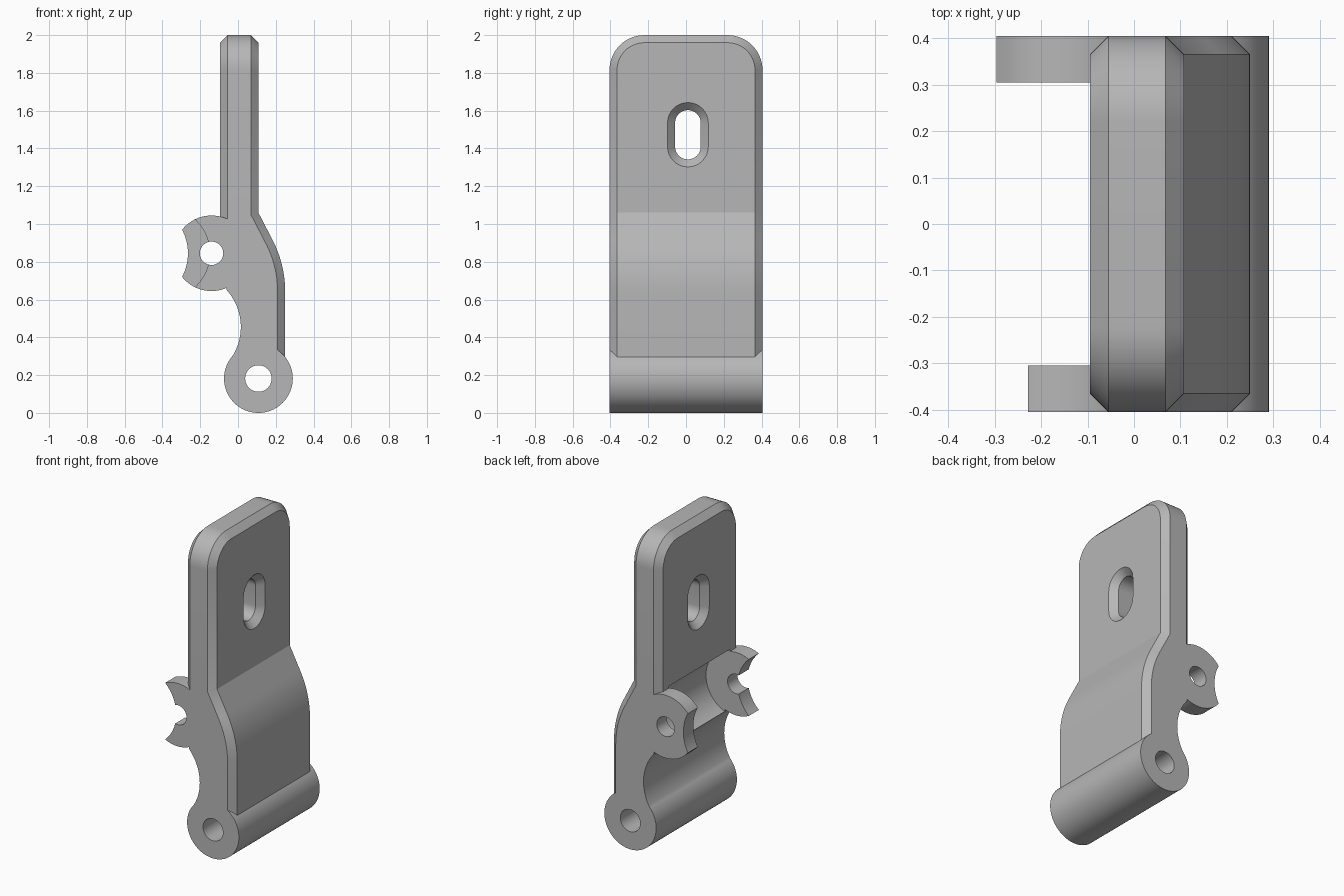
import bpy, bmesh
from math import sin, cos, radians, pi

cube = bpy.data.objects.get("Cube")
if cube:
    bpy.data.objects.remove(cube)

HALF = 0.405              # half width along y
CH = 0.04                 # chamfer size
BACK, FRONT = -0.095, 0.108   # plate faces along x
EAR = (-0.14, 0.845)      # ear axis (x, z)
PIN = (0.108, 0.182)      # barrel axis (x, z)

steel = bpy.data.materials.new("light_grey_steel")
steel.use_nodes = True
grey = (0.47, 0.47, 0.47, 1)
steel.diffuse_color = grey
steel.node_tree.nodes["Principled BSDF"].inputs["Base Color"].default_value = grey


def arc(cx, cy, r, a0, a1, n):
    """Points on an arc, angles in degrees."""
    angles = [radians(a0 + (a1 - a0) * i / n) for i in range(n + 1)]
    return [(cx + r * cos(a), cy + r * sin(a)) for a in angles]


def loft(name, rings):
    """Closed solid through rings with equal point counts."""
    bm = bmesh.new()
    loops = [[bm.verts.new(p) for p in ring] for ring in rings]
    n = len(loops[0])
    for a, b in zip(loops, loops[1:]):
        for i in range(n):
            j = (i + 1) % n
            bm.faces.new((a[i], a[j], b[j], b[i]))
    bm.faces.new(loops[0])
    bm.faces.new(loops[-1])
    bmesh.ops.recalc_face_normals(bm, faces=bm.faces)
    mesh = bpy.data.meshes.new(name)
    bm.to_mesh(mesh)
    bm.free()
    mesh.materials.append(steel)
    obj = bpy.data.objects.new(name, mesh)
    bpy.context.collection.objects.link(obj)
    return obj


def along_y(outline, y):
    return [(x, y, z) for x, z in outline]


def along_x(outline, x):
    return [(x, y, z) for y, z in outline]


def cylinder(name, centre, r, y0, y1, n=72):
    ring = arc(*centre, r, 0, 360 - 360 / n, n - 1)
    return loft(name, [along_y(ring, y0), along_y(ring, y1)])


# Upper plate: rounded top corners, chamfered all round
def plate_outline(inset):
    w, top, r = HALF - inset, 2 - inset, 0.185 - inset
    right = arc(w - r, top - r, r, 0, 90, 14)
    left = arc(r - w, top - r, r, 90, 180, 14)
    return [(w, 0.95)] + right + left + [(-w, 0.95)]


bracket = loft("hinge_bracket", [
    along_x(plate_outline(CH), BACK), along_x(plate_outline(0), BACK + CH),
    along_x(plate_outline(0), FRONT - CH), along_x(plate_outline(CH), FRONT)])


# Curved lower web: chamfered outer edge, scalloped inner edge
def web_outline(inset):
    outer = [(FRONT - inset, 1.06 - inset * 0.25)]
    outer += arc(-0.35, 0.64, 0.6 - inset, 28, 0, 14)
    outer += [(0.25 - inset, 0.2), (0.02, 0.2)]
    inner = arc(-0.276, 0.455, 0.291, -35, 42, 22)
    return outer + inner + [(-0.055, 1.0), (-0.05, 1.06 - inset * 0.25)]


web = loft("lower_web", [
    along_y(web_outline(CH), -HALF), along_y(web_outline(0), CH - HALF),
    along_y(web_outline(0), HALF - CH), along_y(web_outline(CH), HALF)])

# Barrel and the two ears
barrel = cylinder("barrel", PIN, 0.182, -HALF, HALF, 96)
front_ear = cylinder("front_ear", EAR, 0.2, -HALF, -0.28)
back_ear = cylinder("back_ear", EAR, 0.2, 0.28, HALF)

# Cutters: clearance between ears, ear notches, pin holes
clearance = cylinder("clearance_cutter", EAR, 0.213, -0.305, 0.305, 96)
front_notch = cylinder("front_notch_cutter", (-0.395, EAR[1]), 0.245, -0.5, -0.25)
back_notch = cylinder("back_notch_cutter", (-0.53, EAR[1]), 0.265, 0.25, 0.5)
ear_hole = cylinder("ear_hole_cutter", EAR, 0.062, -0.5, 0.5, 48)
pin_hole = cylinder("pin_hole_cutter", PIN, 0.07, -0.5, 0.5, 48)


# Slot countersunk on both faces
def slot_outline(r):
    return (arc(0.01, 1.535, r, 0, 180, 16) + arc(0.01, 1.41, r, 180, 360, 16))


slot = loft("slot_cutter", [
    along_x(slot_outline(r), x) for x, r in (
        (BACK - 0.02, 0.128), (BACK + CH, 0.068),
        (FRONT - CH, 0.068), (FRONT + 0.02, 0.128))])

# Combine everything into one solid
bpy.ops.object.select_all(action="DESELECT")
bpy.context.view_layer.objects.active = bracket
bracket.select_set(True)
steps = [(o, "UNION") for o in (web, barrel, front_ear, back_ear)]
steps += [(o, "DIFFERENCE") for o in (
    clearance, front_notch, back_notch, ear_hole, pin_hole, slot)]
for part, operation in steps:
    mod = bracket.modifiers.new(part.name, "BOOLEAN")
    mod.operation = operation
    mod.solver = "EXACT"
    mod.object = part
    bpy.ops.object.modifier_apply(modifier=mod.name)
    bpy.data.objects.remove(part)

bpy.ops.object.shade_smooth_by_angle(angle=radians(20))
